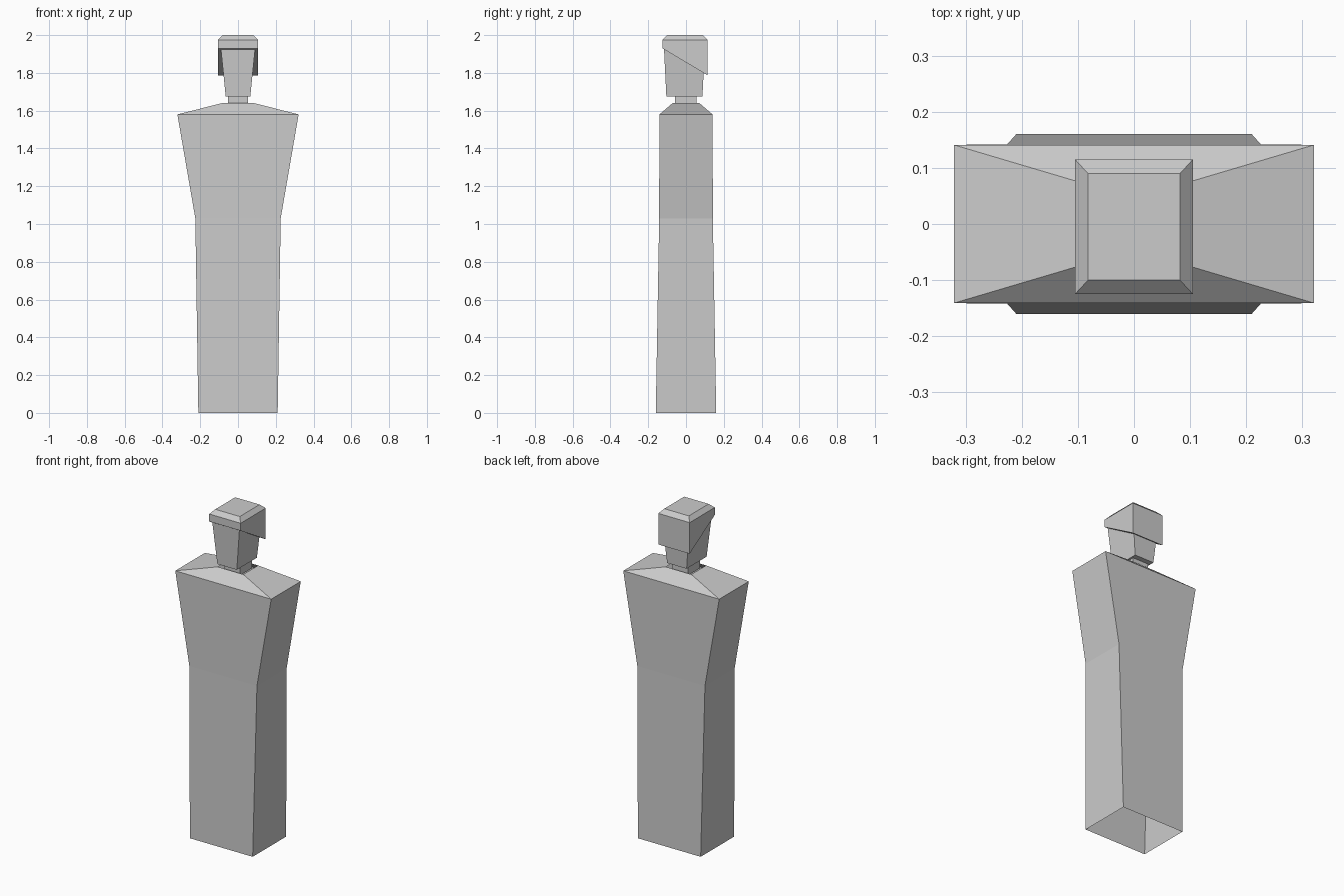
import bpy
import bmesh

if "Cube" in bpy.data.objects:
    bpy.data.objects.remove(bpy.data.objects["Cube"])

grey = bpy.data.materials.new("plain grey")
grey.diffuse_color = (0.6, 0.6, 0.6, 1)
grey.use_nodes = True
grey.node_tree.nodes["Principled BSDF"].inputs["Base Color"].default_value = grey.diffuse_color


def ring(x, y0, y1, z0, z1=None):
    """Rectangle of corners; z0 at the front, z1 at the back."""
    z1 = z0 if z1 is None else z1
    return [(-x, y0, z0), (x, y0, z0), (x, y1, z1), (-x, y1, z1)]


def loft(name, rings, cap_bottom=True, cap_top=True):
    """Stack four-cornered rings into a flat-faced solid or shell."""
    bm = bmesh.new()
    loops = [[bm.verts.new(co) for co in r] for r in rings]
    for low, high in zip(loops, loops[1:]):
        for i in range(4):
            j = (i + 1) % 4
            bm.faces.new((low[i], low[j], high[j], high[i]))
    if cap_bottom:
        bm.faces.new(loops[0][::-1])
    if cap_top:
        bm.faces.new(loops[-1])
    mesh = bpy.data.meshes.new(name)
    bm.to_mesh(mesh)
    bm.free()
    mesh.materials.append(grey)
    obj = bpy.data.objects.new(name, mesh)
    bpy.context.collection.objects.link(obj)
    return obj


# Robe-like body: hollow shell, open underneath and at the collar
loft("body", [
    ring(0.21, -0.16, 0.16, 0.0),
    ring(0.226, -0.142, 0.142, 1.03),
    ring(0.321, -0.141, 0.141, 1.58),
    ring(0.085, -0.071, 0.071, 1.64),
], cap_bottom=False, cap_top=False)

# Neck stub reaching into the collar
loft("neck", [
    ring(0.053, -0.058, 0.056, 1.62),
    ring(0.053, -0.058, 0.056, 1.68),
])

# Face, widening upwards into the hair
loft("face", [
    ring(0.065, -0.104, 0.087, 1.675),
    ring(0.092, -0.117, 0.1, 1.94),
])

# Hair cap: slanted lower rim, bevelled crown
loft("hair", [
    ring(0.105, -0.125, 0.115, 1.93, 1.787),
    ring(0.105, -0.125, 0.115, 1.975),
    ring(0.082, -0.1, 0.09, 2.0),
])
